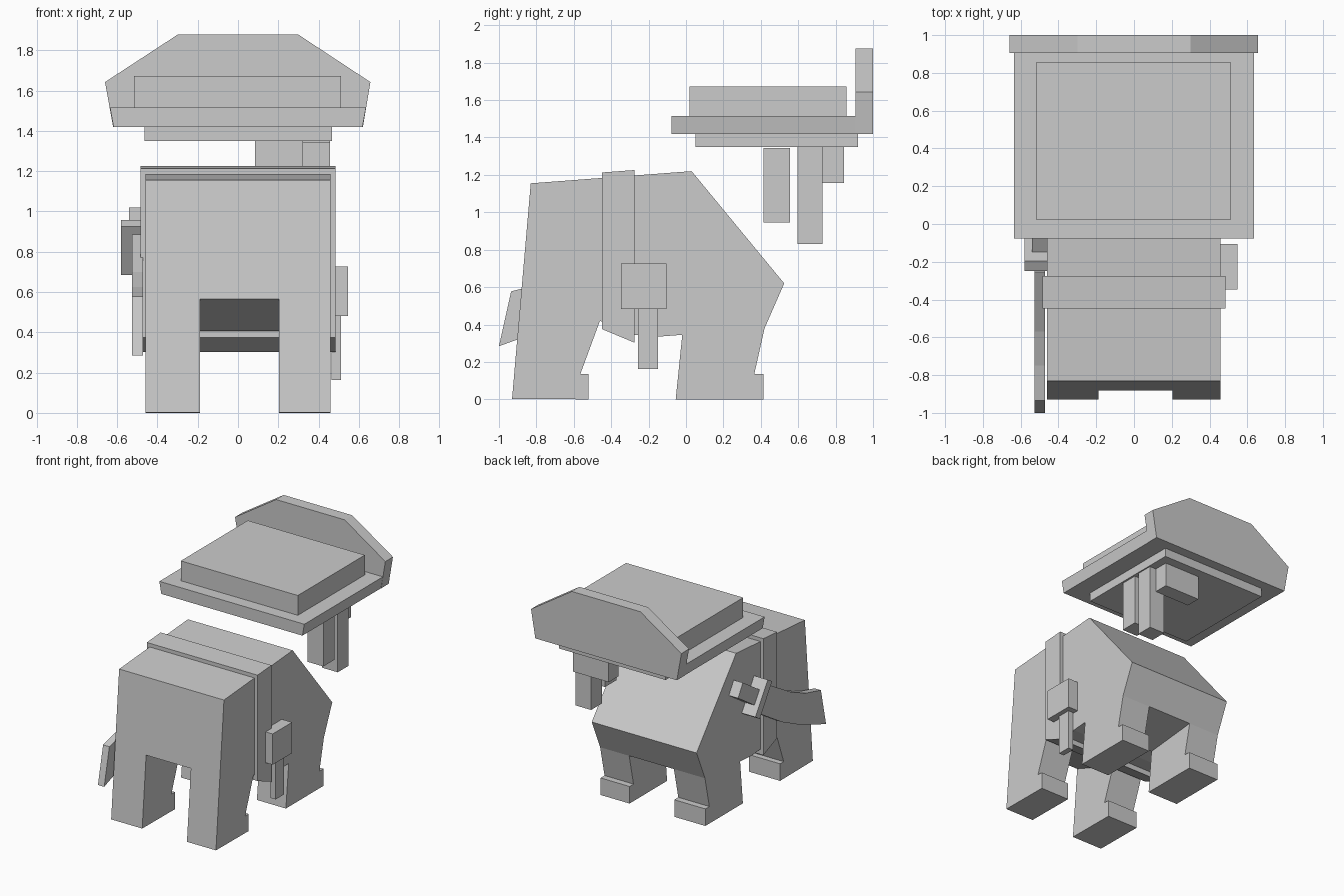
import bpy, bmesh

if "Cube" in bpy.data.objects:
    bpy.data.objects.remove(bpy.data.objects["Cube"])


def prism(name, profile, axis, a, b):
    """Extrude a closed 2D profile along x (profile = y,z) or y (profile = x,z)."""
    bm = bmesh.new()
    put = (lambda p, d: (d, p[0], p[1])) if axis == 'x' else (lambda p, d: (p[0], d, p[1]))
    face = bm.faces.new([bm.verts.new(put(p, a)) for p in profile])
    ext = bmesh.ops.extrude_face_region(bm, geom=[face])
    moved = [g for g in ext['geom'] if isinstance(g, bmesh.types.BMVert)]
    bmesh.ops.translate(bm, verts=moved, vec=(b - a, 0, 0) if axis == 'x' else (0, b - a, 0))
    bmesh.ops.recalc_face_normals(bm, faces=bm.faces)
    mesh = bpy.data.meshes.new(name)
    bm.to_mesh(mesh)
    bm.free()
    obj = bpy.data.objects.new(name, mesh)
    bpy.context.collection.objects.link(obj)
    return obj


def box(name, x, y, z):
    return prism(name, [(y[0], z[0]), (y[1], z[0]), (y[1], z[1]), (y[0], z[1])], 'x', *x)


# Body with legs: side silhouette, then a channel cut between left and right legs
body = prism('body', [
    (-.83, 1.155), (.03, 1.22), (.525, .62), (.42, .38), (.365, .135), (.415, .135),
    (.415, 0), (-.055, 0), (-.02, .345), (-.15, .335), (-.275, .345), (-.46, .42),
    (-.565, .135), (-.52, .135), (-.52, 0), (-.93, .003)], 'x', -.46, .458)
gap = prism('leg_gap_cutter', [
    (-1.1, .64), (-.88, .565), (-.46, .405), (-.275, .333), (-.15, .325), (-.02, .335),
    (.42, .38), (.6, .38), (.6, -.2), (-1.1, -.2)], 'x', -.188, .204)
cut = body.modifiers.new('leg_gap', 'BOOLEAN')
cut.operation = 'DIFFERENCE'
cut.solver = 'EXACT'
cut.object = gap
gap.hide_render = True
bpy.context.view_layer.objects.active = body
bpy.ops.object.modifier_apply(modifier=cut.name)
bpy.data.objects.remove(gap)

# Belt around the body, with a pouch and hanging strap on the right
prism('belt', [(-.448, 1.213), (-.275, 1.226), (-.275, .303), (-.448, .375)], 'x', -.485, .485)
box('pouch', (.455, .547), (-.348, -.105), (.482, .726))
box('pouch_strap', (.465, .51), (-.257, -.15), (.163, .5))

# Sheathed blade on the left
prism('blade', [
    (-.255, .885), (-.57, .70), (-.75, .625), (-.935, .577), (-1.0, .284),
    (-.68, .40), (-.45, .51), (-.14, .70)], 'x', -.527, -.472)
prism('blade_guard', [(-.25, .925), (-.195, .957), (-.04, .72), (-.095, .685)], 'x', -.58, -.46)
prism('blade_grip', [(.06, 1.02), (.12, .92), (-.11, .77), (-.17, .872)], 'x', -.54, -.46)

# Floating head slab with cushion, backboard and underside
prism('head_plate', [(-.618, 1.42), (.618, 1.42), (.635, 1.515), (-.635, 1.515)], 'y', -.077, .95)
prism('head_backboard', [
    (-.62, 1.42), (.62, 1.42), (.657, 1.642), (.3, 1.877), (-.3, 1.877), (-.66, 1.642)],
    'y', .905, 1.0)
box('head_cushion', (-.515, .51), (.02, .858), (1.5, 1.672))
box('head_underside', (-.465, .467), (.05, .92), (1.35, 1.43))

# Pieces hanging under the head
box('hanging_post_front', (.32, .457), (.415, .555), (.945, 1.345))
box('hanging_post_back', (.32, .457), (.595, .73), (.83, 1.36))
box('hanging_block', (.085, .40), (.725, .845), (1.157, 1.36))
